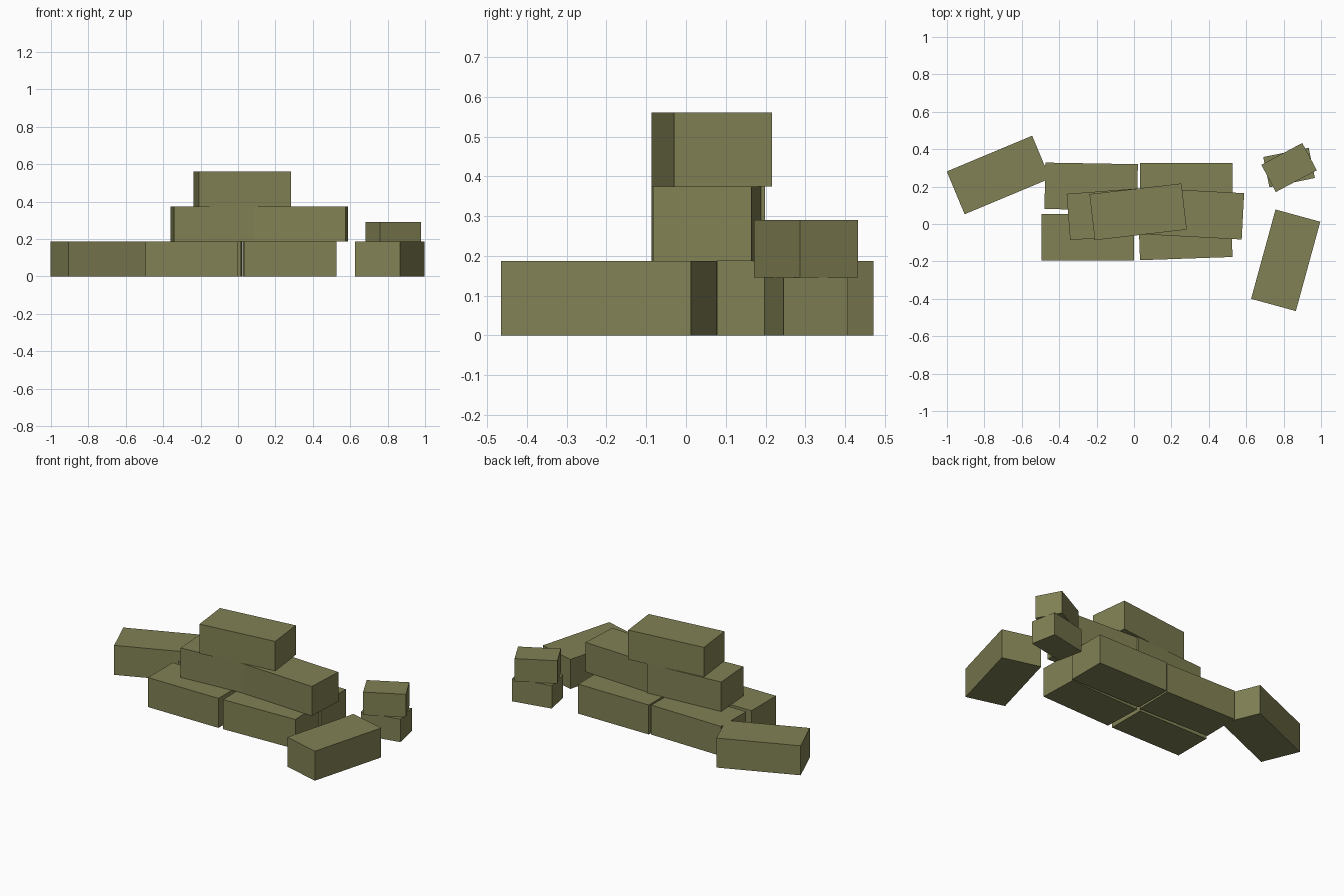
import bpy
from math import radians

cube = bpy.data.objects.get("Cube")
if cube:
    bpy.data.objects.remove(cube, do_unlink=True)

# Single drab olive colour
olive = bpy.data.materials.new("drab olive")
olive.use_nodes = True
colour = (0.22, 0.22, 0.09, 1)
olive.diffuse_color = colour
bsdf = next(n for n in olive.node_tree.nodes if n.type == 'BSDF_PRINCIPLED')
bsdf.inputs["Base Color"].default_value = colour

BAG = (0.495, 0.248, 0.187)
SMALL = (0.248, 0.165, 0.145)


def block(name, size, x, y, layer, angle):
    """Place a box on a stacking layer, turned about z."""
    height = size[2]
    bpy.ops.mesh.primitive_cube_add(
        size=1, location=(x, y, (layer + 0.5) * height),
        rotation=(0, 0, radians(angle)))
    ob = bpy.context.object
    ob.name = name
    ob.scale = size
    ob.data.materials.append(olive)


# Bottom layer of the wall
block("base_front_right_bag", BAG, -0.248, -0.071, 0, 0)
block("base_front_left_bag", BAG, 0.275, -0.061, 0, 2)
block("base_back_right_bag", BAG, -0.229, 0.2, 0, -1)
block("base_back_left_bag", BAG, 0.28, 0.203, 0, 0)

# Middle layer and top
block("middle_right_bag", BAG, -0.104, 0.056, 1, 4.3)
block("middle_left_bag", BAG, 0.335, 0.054, 1, -3)
block("top_bag", BAG, 0.022, 0.065, 2, 6.6)

# Loose bags at the sides
block("loose_right_bag", BAG, -0.725, 0.262, 0, 22.7)
block("loose_left_bag", BAG, 0.811, -0.194, 0, 74.7)

# Small stacked crates
block("lower_crate", SMALL, 0.829, 0.302, 0, 11.5)
block("upper_crate", SMALL, 0.829, 0.302, 1, 28)
